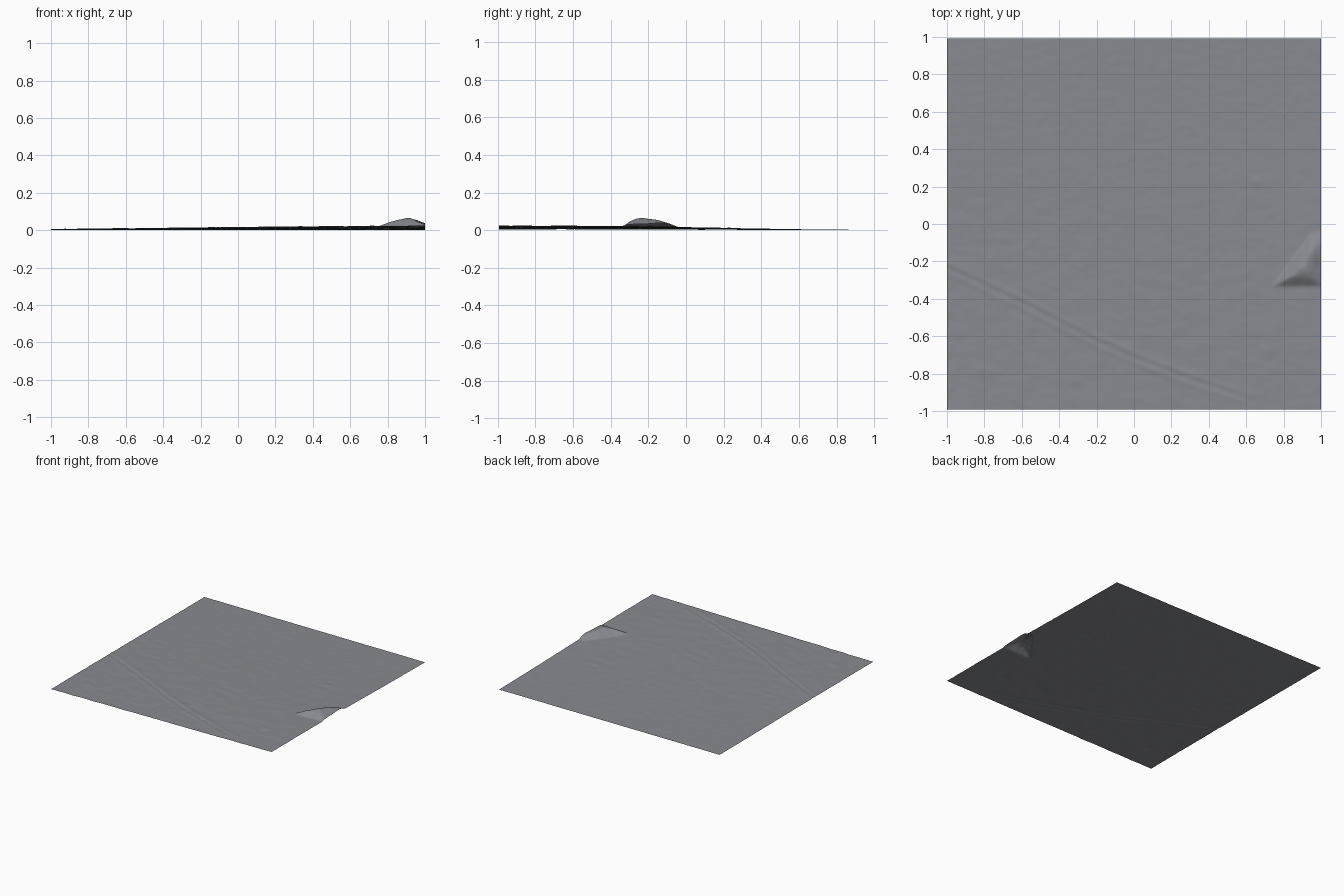
import bpy, bmesh, math
from mathutils import Vector, noise

if "Cube" in bpy.data.objects:
    bpy.data.objects.remove(bpy.data.objects["Cube"])

HALF_X, HALF_Y, N = 1.0, 0.993, 180

# Centre line of the shallow track crossing the front of the ground
TRACK = [(-1.05, -0.21), (-0.6, -0.42), (-0.2, -0.625), (0.0, -0.715),
         (0.3, -0.83), (0.6, -0.93), (0.8, -1.0)]
# Low lumps: x, y, radius x, radius y, height
LUMPS = [(0.66, 0.23, 0.035, 0.025, 0.003), (-0.83, -0.78, 0.06, 0.04, 0.003),
         (0.72, -0.68, 0.04, 0.03, 0.003), (0.63, -0.34, 0.05, 0.03, 0.002)]


def smooth(a, b, t):
    t = min(1, max(0, (t - a) / (b - a)))
    return t * t * (3 - 2 * t)


def track_distance(x, y):
    best = 9.0
    for (ax, ay), (bx, by) in zip(TRACK, TRACK[1:]):
        dx, dy = bx - ax, by - ay
        t = ((x - ax) * dx + (y - ay) * dy) / (dx * dx + dy * dy)
        t = min(1, max(0, t))
        ox, oy = x - ax - t * dx, y - ay - t * dy
        dist = math.hypot(ox, oy)
        if dist < abs(best):
            best = math.copysign(dist, dx * oy - dy * ox)
    return best


def outcrop(x, y):
    # Rocky outcrop: a softened minimum of sloping planes gives its facets
    if x < 0.7 or not -0.45 < y < 0.1:
        return 0
    across = 0.804 * (x - 0.79) - 0.595 * (y + 0.30)
    planes = [0.75 * across + 0.016,                         # left face
              0.65 * (y + 0.335),                            # front face
              0.36 * (-0.04 - y),                            # back face
              0.047 + 0.42 * (0.925 - x) + 0.06 * (y + 0.2),  # right face
              0.050 - 0.15 * abs(y + 0.2)]                   # crest
    k = 0.004
    z = -k * math.log(sum(math.exp(-p / k) for p in planes))
    return max(0, z * (1 + 0.12 * noise.noise(Vector((x * 22, y * 22, 3)))))


def height(x, y):
    # Gentle tilt: low at the left and back, high at front right
    u, v = (x + 1) / 2, 1 - smooth(-0.7, 1.1, y)
    z = 0.003 + 0.004 * v + 0.019 * u * v
    # Fine wind-blown roughness
    p = Vector((x * 11 + y * 3, y * 15, 0.5))
    z += 0.0011 * noise.noise(p) * (0.5 + v) + 0.0009 * noise.noise(p * 2.1)
    # Track: a groove between two low banks
    d = track_distance(x, y)
    z += (0.0030 * math.exp(-((d - 0.022) / 0.016) ** 2)
          - 0.0015 * math.exp(-(d / 0.014) ** 2)
          + 0.002 * math.exp(-((d + 0.024) / 0.016) ** 2)) * (1 - smooth(0.3, 0.8, x))
    for lx, ly, rx, ry, h in LUMPS:
        z += h * math.exp(-((x - lx) / rx) ** 2 - ((y - ly) / ry) ** 2)
    return z + outcrop(x, y)


# Ground sheet with the relief pressed into it
bm = bmesh.new()
bmesh.ops.create_grid(bm, x_segments=N, y_segments=N, size=1)
for vert in bm.verts:
    x, y = vert.co.x * HALF_X, vert.co.y * HALF_Y
    vert.co = (x, y, height(x, y))
low = min(vert.co.z for vert in bm.verts)
for vert in bm.verts:
    vert.co.z -= low
mesh = bpy.data.meshes.new("ground")
bm.to_mesh(mesh)
bm.free()
mesh.shade_smooth()
ground = bpy.data.objects.new("ground", mesh)
bpy.context.collection.objects.link(ground)

# Dark grey soil
soil = bpy.data.materials.new("dark_grey_soil")
soil.diffuse_color = (0.25, 0.255, 0.28, 1)
soil.use_nodes = True
soil.node_tree.nodes["Principled BSDF"].inputs["Base Color"].default_value = soil.diffuse_color
mesh.materials.append(soil)
